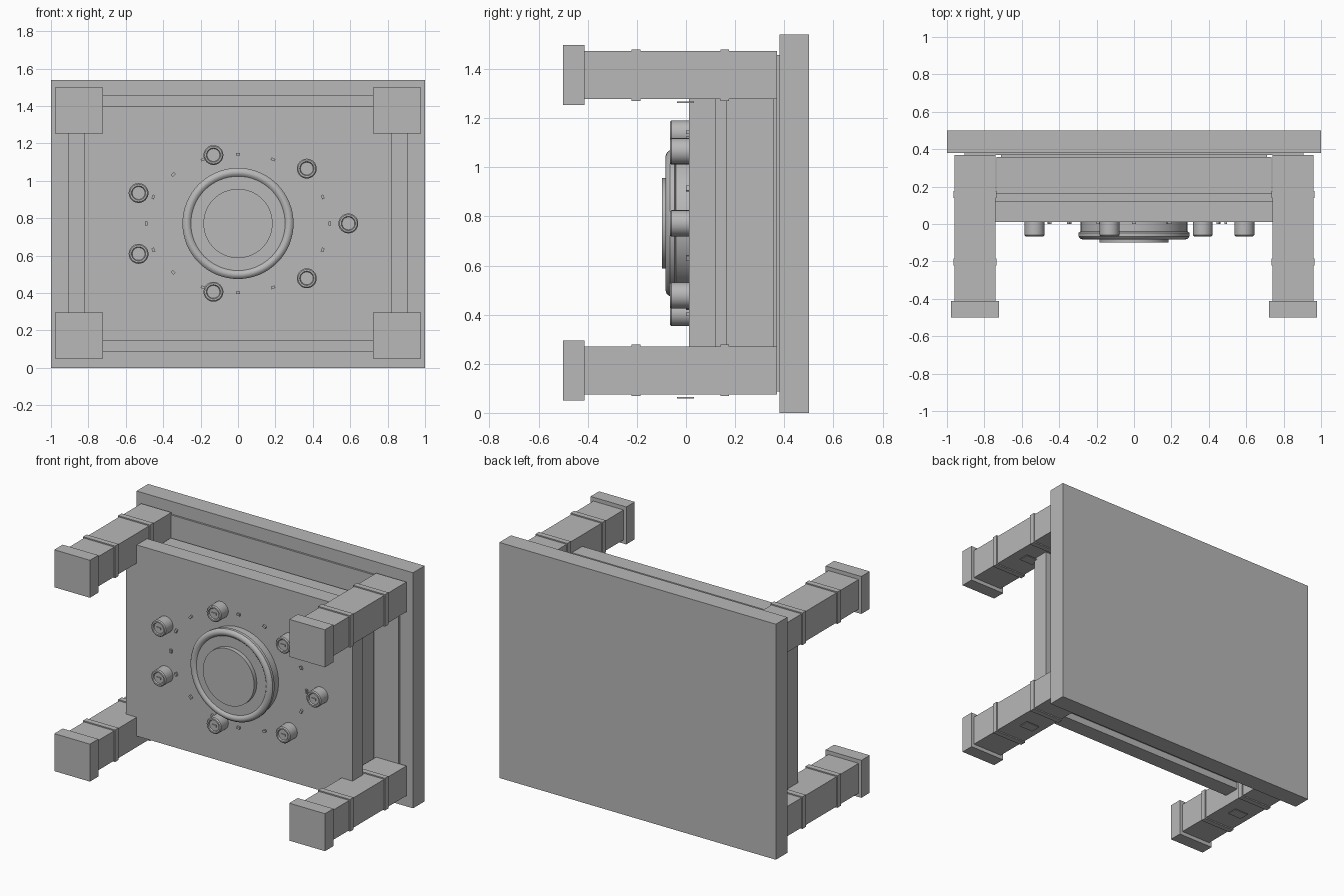
import bpy, bmesh, math
from mathutils import Matrix

cube = bpy.data.objects.get("Cube")
if cube:
    bpy.data.objects.remove(cube, do_unlink=True)

grey = bpy.data.materials.new("plain grey")
grey.use_nodes = True
COLOUR = (0.48, 0.48, 0.48, 1)
grey.diffuse_color = COLOUR
grey.node_tree.nodes["Principled BSDF"].inputs["Base Color"].default_value = COLOUR

MID_Z = 0.772


def finish(name, bm, smooth=False):
    mesh = bpy.data.meshes.new(name)
    bmesh.ops.recalc_face_normals(bm, faces=bm.faces)
    bm.to_mesh(mesh)
    bm.free()
    mesh.materials.append(grey)
    obj = bpy.data.objects.new(name, mesh)
    bpy.context.collection.objects.link(obj)
    if smooth:
        bpy.ops.object.select_all(action="DESELECT")
        obj.select_set(True)
        bpy.context.view_layer.objects.active = obj
        bpy.ops.object.shade_smooth_by_angle(angle=math.radians(35))
    return obj


def box(name, x, z, half_x, half_z, y0, y1, turn=0):
    """Box centred on x, z that runs from y0 to y1."""
    bm = bmesh.new()
    bmesh.ops.create_cube(bm, size=1)
    place = Matrix.Translation((x, (y0 + y1) / 2, z)) @ Matrix.Rotation(-turn, 4, "Y")
    bm.transform(place @ Matrix.Diagonal((2 * half_x, y1 - y0, 2 * half_z, 1)))
    return finish(name, bm)


def lathe(name, x, z, profile, steps):
    """Turn (radius, y) points around an axis along y."""
    bm = bmesh.new()
    verts = [bm.verts.new((r, y, 0)) for r, y in profile]
    edges = [bm.edges.new(pair) for pair in zip(verts, verts[1:])]
    bmesh.ops.spin(bm, geom=verts + edges, cent=(0, 0, 0), axis=(0, 1, 0),
                   angle=math.tau, steps=steps, use_duplicate=False)
    bmesh.ops.remove_doubles(bm, verts=bm.verts, dist=0.0001)
    bm.transform(Matrix.Translation((x, 0, z)))
    return finish(name, bm, True)


def on_oval(index, count, radius_x, radius_z):
    angle = math.tau * index / count
    return radius_x * math.cos(angle), MID_Z + radius_z * math.sin(angle), angle


# Layered slab and body
box("back_slab", 0, 0.77, 1, 0.77, 0.38, 0.5)
box("slab_trim", 0, MID_Z, 0.905, 0.685, 0.368, 0.38)
box("body_core", 0, MID_Z, 0.71, 0.52, 0.35, 0.37)
box("body_apron", 0, MID_Z, 0.735, 0.54, 0.165, 0.357)
box("body_step", 0, MID_Z, 0.775, 0.58, 0.12, 0.165)
box("front_panel", 0, MID_Z, 0.82, 0.625, 0.012, 0.12)

# Four legs with feet, bands and a small plate beneath
for side, x in (("right", -0.85), ("left", 0.85)):
    for level, z in (("lower", 0.173), ("upper", 1.375)):
        tag = f"{level}_{side}"
        box(f"{tag}_leg", x, z, 0.109, 0.0975, -0.42, 0.37)
        box(f"{tag}_foot", x, z, 0.129, 0.1225, -0.5, -0.413)
        for place, y in (("outer", -0.203), ("inner", 0.158)):
            box(f"{tag}_{place}_band", x, z, 0.115, 0.105, y - 0.018, y + 0.018)
        box(f"{tag}_plate", x, z - 0.111, 0.05, 0.003, -0.036, 0.032)

# Central round housing with a raised rim and disc
lathe("round_housing", 0, MID_Z,
      [(0, 0.015), (0.285, 0.015), (0.285, -0.04), (0.297, -0.047), (0.297, -0.066),
       (0.288, -0.078), (0.275, -0.083), (0.262, -0.08), (0.252, -0.07), (0, -0.07)], 64)
lathe("centre_disc", 0, MID_Z, [(0, -0.065), (0.185, -0.065), (0.185, -0.098), (0, -0.098)], 64)

# Ring of knobs, each with a recessed face and a bar
for i in range(7):
    x, z, _ = on_oval(i, 7, 0.59, 0.375)
    lathe(f"knob_{i + 1}", x, z,
          [(0, 0.015), (0.053, 0.015), (0.053, -0.06), (0.047, -0.066),
           (0.038, -0.066), (0.034, -0.058), (0, -0.058)], 32)
    box(f"knob_bar_{i + 1}", x, z, 0.016, 0.007, -0.064, -0.055)

# Ring of small studs
for i in range(16):
    x, z, angle = on_oval(i, 16, 0.49, 0.37)
    box(f"stud_{i + 1}", x, z, 0.007, 0.011, 0, 0.015, angle)
